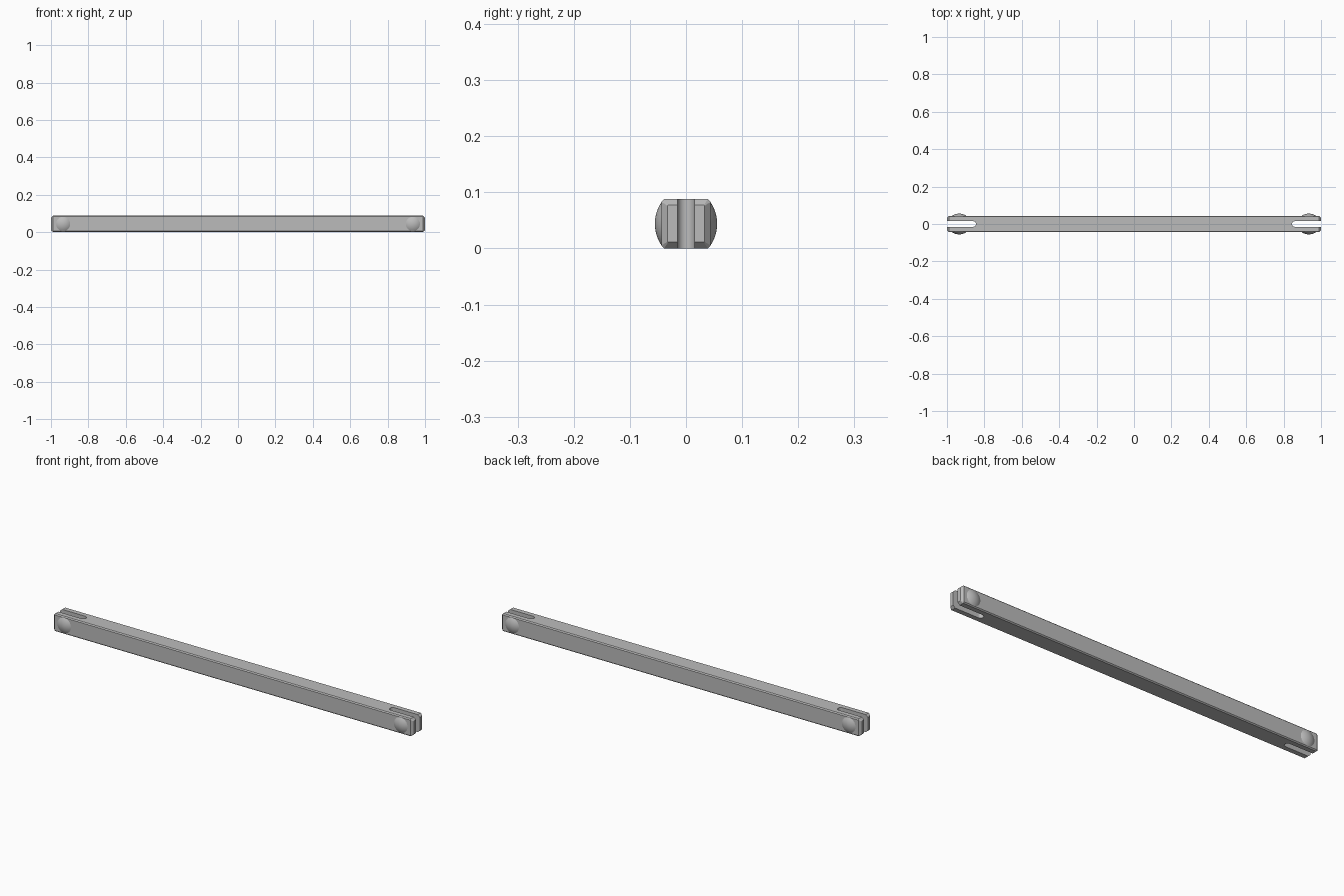
import bpy
import bmesh
import math

cube = bpy.data.objects.get("Cube")
if cube:
    bpy.data.objects.remove(cube, do_unlink=True)

HALF = 0.044      # half thickness of the bar
MID = 0.044       # height of its axis

steel = bpy.data.materials.new("grey steel")
steel.use_nodes = True
steel.diffuse_color = (0.5, 0.5, 0.5, 1)
steel.node_tree.nodes["Principled BSDF"].inputs["Base Color"].default_value = (0.5, 0.5, 0.5, 1)


def make_object(name, bm):
    bmesh.ops.recalc_face_normals(bm, faces=bm.faces[:])
    mesh = bpy.data.meshes.new(name)
    bm.to_mesh(mesh)
    bm.free()
    mesh.materials.append(steel)
    obj = bpy.data.objects.new(name, mesh)
    bpy.context.collection.objects.link(obj)
    return obj


def loft(name, rings):
    """Skin a list of equal-length point rings and cap both ends."""
    bm = bmesh.new()
    loops = [[bm.verts.new(p) for p in ring] for ring in rings]
    n = len(loops[0])
    for a, b in zip(loops, loops[1:]):
        for i in range(n):
            j = (i + 1) % n
            bm.faces.new((a[i], a[j], b[j], b[i]))
    bm.faces.new(loops[0])
    bm.faces.new(loops[-1])
    return make_object(name, bm)


def section(x, h, cut):
    """Square section with chamfered corners."""
    c = h - cut
    pts = [(h, -c), (h, c), (c, h), (-c, h), (-h, c), (-h, -c), (-c, -h), (c, -h)]
    return [(x, y, MID + z) for y, z in pts]


def slot_outline(side, z):
    """Long slot outline with a rounded inner end."""
    r, inner = 0.015, 0.845
    pts = [(1.1, -r)]
    for i in range(17):
        t = -math.pi / 2 - math.pi * i / 16
        pts.append((inner + r + r * math.cos(t), r * math.sin(t)))
    pts.append((1.1, r))
    return [(side * x, y, z) for x, y in pts]


def dome_ring(side, face, radius, height):
    return [(side * 0.935 + radius * math.cos(math.tau * i / 32),
             face * (HALF + height),
             MID + radius * math.sin(math.tau * i / 32)) for i in range(32)]


# Bar with tapered ends
bar = loft("bar", [section(-1, 0.033, 0.001), section(-0.988, HALF, 0.005),
                   section(0.988, HALF, 0.005), section(1, 0.033, 0.001)])

# Slots through both ends
for side, label in ((-1, "right"), (1, "left")):
    cutter = loft(label + "_slot_cutter", [slot_outline(side, -0.1), slot_outline(side, 0.2)])
    cutter.hide_render = True
    cutter.hide_viewport = True
    cut = bar.modifiers.new(label + "_slot", 'BOOLEAN')
    cut.operation = 'DIFFERENCE'
    cut.solver = 'EXACT'
    cut.object = cutter

# Apply the cuts and discard the cutters
bpy.context.view_layer.update()
cut_mesh = bpy.data.meshes.new_from_object(bar.evaluated_get(bpy.context.evaluated_depsgraph_get()))
bar.modifiers.clear()
bar.data = cut_mesh
for obj in [o for o in bpy.data.objects if o.name.endswith("slot_cutter")]:
    bpy.data.objects.remove(obj, do_unlink=True)

# Domed rivet heads on both sides of each end
parts = [bar]
rise, rim = 0.0115, 0.038
ball = (rim ** 2 + rise ** 2) / (2 * rise)
for side, label in ((-1, "right"), (1, "left")):
    for face, where in ((-1, "front"), (1, "back")):
        rings = [dome_ring(side, face, rim, -0.004)]
        for k in range(8):
            r = rim * (1 - k / 7.5)
            rings.append(dome_ring(side, face, r, rise - ball + math.sqrt(ball ** 2 - r ** 2)))
        parts.append(loft(f"{label}_{where}_rivet_head", rings))

# Smooth the curved faces and keep the edges sharp
bpy.ops.object.select_all(action='DESELECT')
for obj in parts:
    obj.select_set(True)
bpy.context.view_layer.objects.active = bar
bpy.ops.object.shade_smooth_by_angle(angle=math.radians(25))
